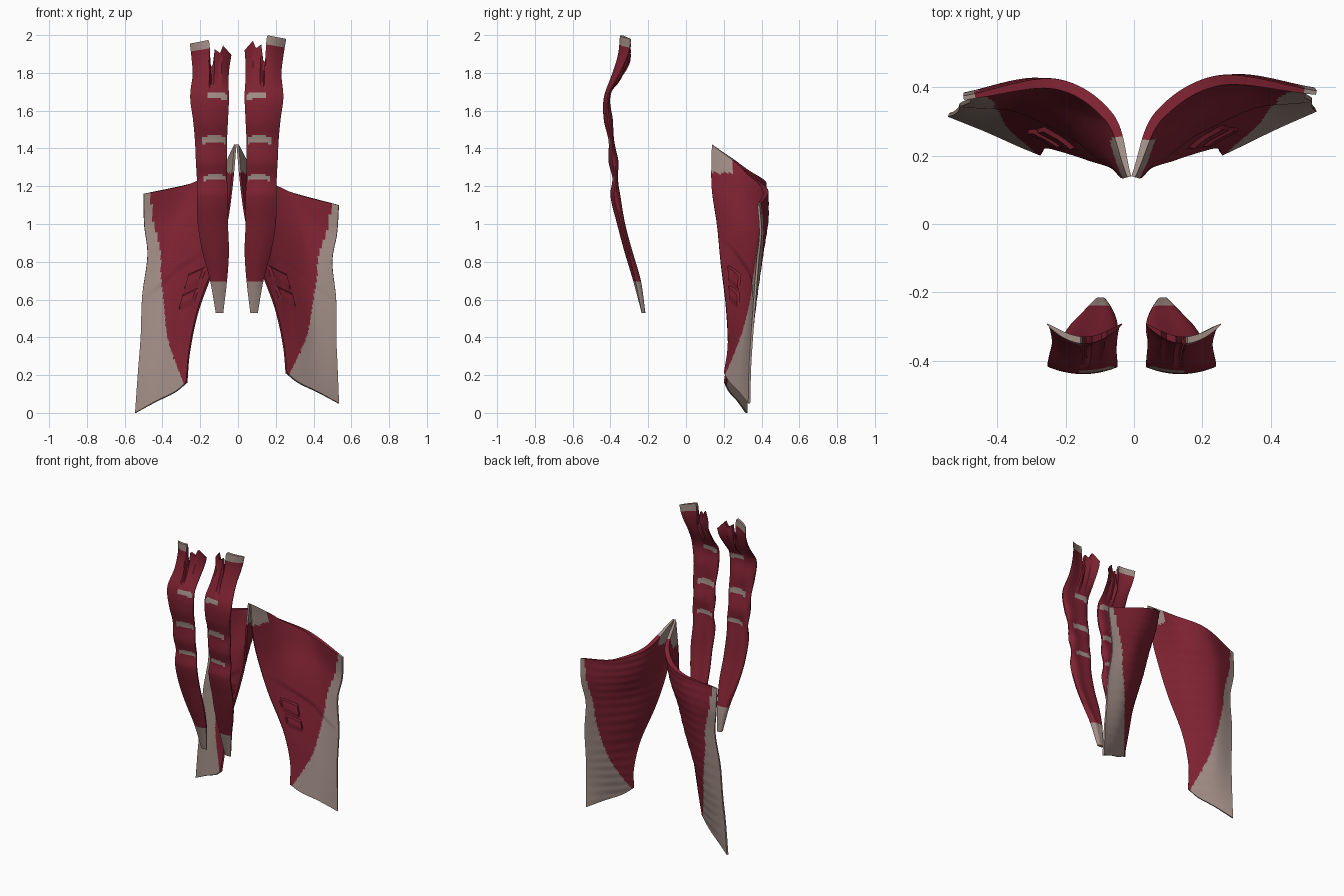
import bpy
import bmesh
from math import sin, pi
from mathutils import Vector

cube = bpy.data.objects.get("Cube")
if cube:
    bpy.data.objects.remove(cube, do_unlink=True)


def make_material(name, colour):
    mat = bpy.data.materials.new(name)
    mat.use_nodes = True
    mat.diffuse_color = (*colour, 1)
    mat.node_tree.nodes["Principled BSDF"].inputs["Base Color"].default_value = (*colour, 1)
    return mat


MATERIALS = [make_material("muscle red", (0.21, 0.016, 0.031)),
             make_material("tendon beige", (0.36, 0.27, 0.24))]
RED, BEIGE = 0, 1


def clamp(value):
    return max(0.0, min(1.0, value))


def sample(keys, values, t, smooth=True):
    """Interpolate vectors or numbers over ascending keys."""
    last = len(keys) - 1
    t = max(keys[0], min(keys[last], t))
    i = 0
    while i < last - 1 and t > keys[i + 1]:
        i += 1
    span = keys[i + 1] - keys[i]
    f = (t - keys[i]) / span
    start, end = values[i], values[i + 1]
    if not smooth:
        return start + (end - start) * f

    def slope(j):
        a, b = max(j - 1, 0), min(j + 1, last)
        return (values[b] - values[a]) * (span / (keys[b] - keys[a]))

    return (start * (1 + 2 * f) * (1 - f) ** 2 + slope(i) * (f * (1 - f) ** 2)
            + end * (f * f * (3 - 2 * f)) + slope(i + 1) * (f * f * (f - 1)))


def build_sheet(name, surface, paint, nu, nv):
    """Closed sheet: surface(u, v) gives a front and a back point."""
    bm = bmesh.new()
    front, back = [], []
    for j in range(nv + 1):
        pairs = [surface(i / nu, j / nv) for i in range(nu + 1)]
        front.append([bm.verts.new(p[0]) for p in pairs])
        back.append([bm.verts.new(p[1]) for p in pairs])

    def add(corners, i, j):
        face = bm.faces.new(corners)
        face.material_index = paint((i + 0.5) / nu, (j + 0.5) / nv,
                                    face.calc_center_median())

    for grid in (front, back):
        for j in range(nv):
            for i in range(nu):
                add((grid[j][i], grid[j][i + 1], grid[j + 1][i + 1], grid[j + 1][i]), i, j)
    # rims joining the two skins
    for j in range(nv):
        for i in (0, nu):
            add((front[j][i], front[j + 1][i], back[j + 1][i], back[j][i]), min(i, nu - 1), j)
    for i in range(nu):
        for j in (0, nv):
            add((front[j][i], front[j][i + 1], back[j][i + 1], back[j][i]), i, min(j, nv - 1))
    bmesh.ops.recalc_face_normals(bm, faces=bm.faces)
    mesh = bpy.data.meshes.new(name)
    bm.to_mesh(mesh)
    bm.free()
    for mat in MATERIALS:
        mesh.materials.append(mat)
    obj = bpy.data.objects.new(name, mesh)
    bpy.context.collection.objects.link(obj)
    bpy.ops.object.select_all(action="DESELECT")
    obj.select_set(True)
    bpy.context.view_layer.objects.active = obj
    bpy.ops.object.shade_smooth_by_angle(angle=0.7)


# Abdominal strips: height, inner x, outer x, front y, thickness (hundredths)
STRIP = [(53, 6.5, 10.5, -23.5, 2), (70, 4.5, 13.5, -28, 4), (85, 3.5, 17.5, -32.5, 4),
         (100, 4, 20, -36.5, 4), (115, 4, 20.5, -40, 5), (124, 4.5, 20.5, -39, 2.5),
         (133, 4.5, 21, -41, 5), (144, 4.5, 21.5, -41, 2.5), (155, 4, 22.5, -43.5, 4.5),
         (167, 3.5, 24, -43.5, 3), (180, 4, 23, -39, 3), (190, 4, 24, -36, 2.5),
         (200, 3.5, 25.5, -35, 2)]
STRIP_Z = [row[0] / 100 for row in STRIP]
STRIP_ROWS = [Vector(row[1:]) / 100 for row in STRIP]
# Ragged upper edge across the strip
TOP_U = [0, 0.2, 0.27, 0.4, 0.46, 0.5, 0.53, 1]
TOP_Z = [1.92, 1.97, 1.93, 1.95, 1.85, 1.87, 2.0, 1.98]
# Tendon bands: height, half height, reach across the strip
BANDS = [(1.67, 0.017, 0.55), (1.44, 0.018, 0.78), (1.24, 0.013, 0.78)]


def build_strip(name, side):
    def surface(u, v):
        level = 0.53 + 1.47 * v
        inner, outer, y, thick = sample(STRIP_Z, STRIP_ROWS, level)
        top = sample(TOP_U, TOP_Z, u, smooth=False) - (0.025 if side < 0 else 0)
        z = level + clamp((level - 1.7) / 0.3) * (top - 2)
        s = 2 * u - 1
        curl = 0.02 * clamp((level - 0.5) * 3) + 0.035 * clamp((level - 1.7) * 4)
        y += curl * s * s
        x = side * (inner + (outer - inner) * u)
        if side < 0:
            x -= 0.013 * clamp((2 - level) * 4)
        return (x, y, z), (x, y + thick * (1 - 0.8 * s ** 4), z)

    def paint(u, v, centre):
        level = 0.53 + 1.47 * v
        if level < 0.7 or (level > 1.95 and u > 0.52):
            return BEIGE
        for height, half, reach in BANDS:
            wave = 0.012 * sin(u * 4)
            if abs(level - height - wave) < half and 0.05 < u < reach:
                return BEIGE
        return RED

    build_sheet(name, surface, paint, 40, 150)


# Hip sheets: rows from top to bottom, each from inner to outer edge (hundredths)
HIP = [((0, 14, 142), (7, 33, 127), (25, 43.5, 118), (53.5, 39, 110)),
       ((2, 14, 120), (12, 35, 110), (30, 43.5, 103), (52.5, 40, 95)),
       ((5, 17, 100), (16, 32, 93), (33, 41, 87), (50, 38.5, 80)),
       ((11, 19, 80), (20, 30, 74), (35, 38, 68), (52, 37, 60)),
       ((20, 22, 56), (27, 29, 52), (38, 35, 47), (52, 35.5, 40)),
       ((24.5, 23, 36), (30, 27, 33), (40, 32, 29), (52.5, 34.5, 24)),
       ((26, 21, 21), (32, 24, 16), (42, 29, 11), (53, 34, 5))]
HIP_POINTS = [[Vector(p) / 100 for p in row] for row in HIP]
ROW_KEYS = [i / 6 for i in range(7)]
COL_KEYS = [i / 3 for i in range(4)]
# Where the outer tendon begins across each row
TENDON_START = [0.96, 0.93, 0.87, 0.79, 0.64, 0.42, 0.06]


def hip_point(u, v):
    return sample(ROW_KEYS, [sample(COL_KEYS, row, u) for row in HIP_POINTS], v)


def build_hip(name, side):
    def surface(u, v):
        p = hip_point(u, v)
        e = 0.01
        du = hip_point(min(u + e, 1), v) - hip_point(max(u - e, 0), v)
        dv = hip_point(u, min(v + e, 1)) - hip_point(u, max(v - e, 0))
        inward = -du.cross(dv).normalized()
        thick = 0.012 + 0.035 * sin(pi * u) * sin(pi * clamp(v * 0.9 + 0.1))
        # layered fold, two small straps and fine fibres
        thick += 0.01 * clamp((0.4 + 0.12 * u - v) * 60) * sin(pi * u)
        if 0.12 < u < 0.42 and (0.51 < v < 0.56 or 0.58 < v < 0.63):
            thick += 0.012
        fibre = 0.0012 * sin(v * 110 + u * 9) * sin(pi * u)
        points = []
        for q in (p + inward * thick, p - inward * fibre):
            x, y, z = q
            if side < 0:
                x += u * (0.01 * v - 0.035 * (1 - v))
                y -= 0.015 * u
                z += u * 0.06 * (1 - v) - 0.05 * v * v
            points.append((side * x - 0.008 * (1 - u), y, z))
        return points

    def paint(u, v, centre):
        if u > sample(ROW_KEYS, TENDON_START, v):
            return BEIGE
        if centre.z > 1.27 and centre.y < 0.25:
            return BEIGE
        return RED

    build_sheet(name, surface, paint, 50, 90)


for label, side in (("left", 1), ("right", -1)):
    build_strip(label + "_abdominal_strip", side)
    build_hip(label + "_hip_muscle", side)
